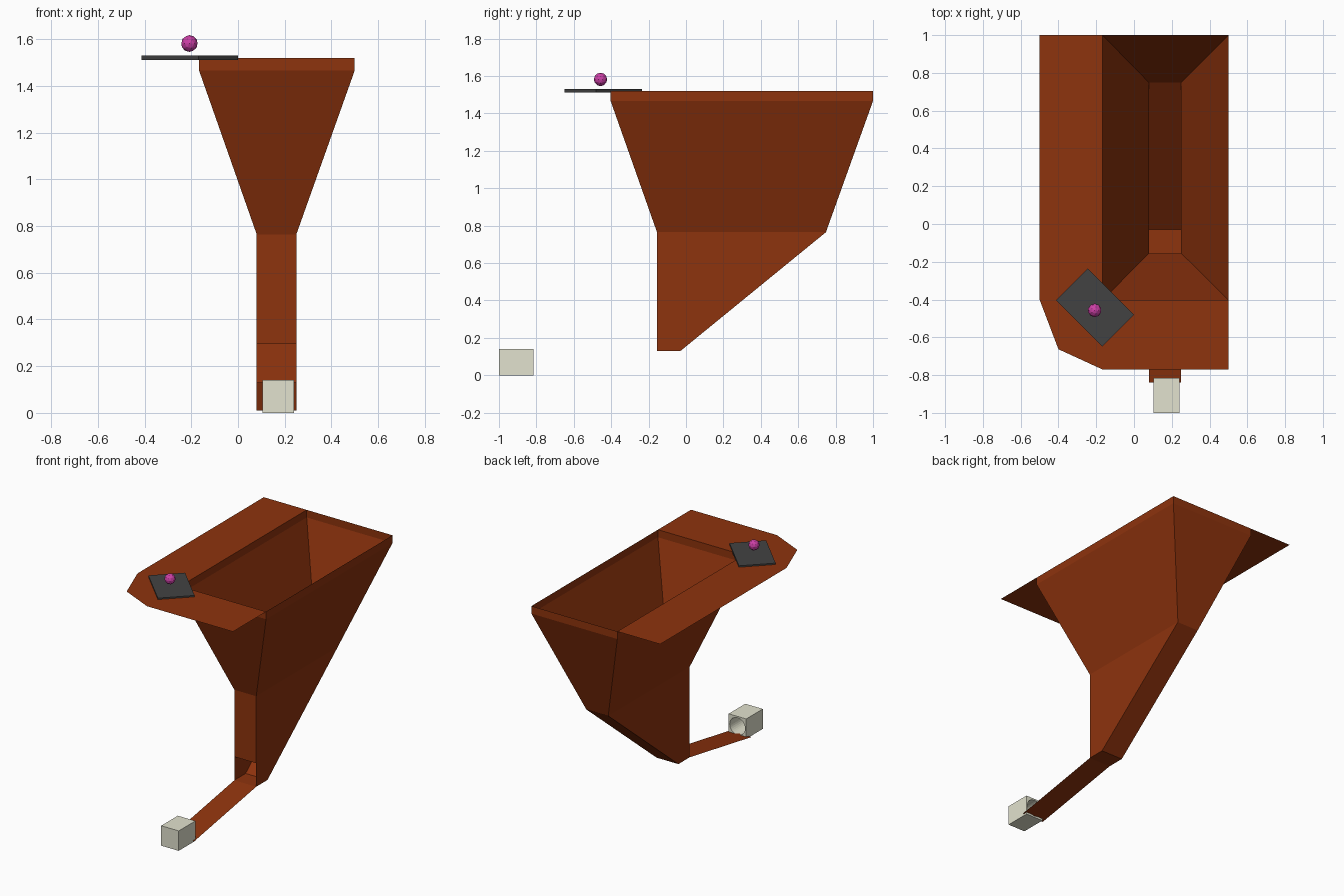
import bpy, bmesh, math

if "Cube" in bpy.data.objects:
    bpy.data.objects.remove(bpy.data.objects["Cube"])


def material(name, rgb):
    m = bpy.data.materials.new(name)
    m.diffuse_color = (*rgb, 1)
    m.use_nodes = True
    m.node_tree.nodes["Principled BSDF"].inputs["Base Color"].default_value = m.diffuse_color
    return m


WOOD = material("rust_brown", (0.27, 0.033, 0.004))
DARK = material("dark_grey", (0.055, 0.055, 0.055))
PINK = material("magenta", (0.6, 0.05, 0.38))
CREAM = material("cream", (0.76, 0.76, 0.62))


def mesh_object(name, verts, faces, mat):
    me = bpy.data.meshes.new(name)
    me.from_pydata(verts, [], faces)
    ob = bpy.data.objects.new(name, me)
    bpy.context.collection.objects.link(ob)
    me.materials.append(mat)
    return ob


def box(name, centre, size, mat, turn=0):
    bpy.ops.mesh.primitive_cube_add(size=1, location=centre, rotation=(0, 0, turn))
    ob = bpy.context.object
    ob.name = name
    ob.scale = size
    ob.data.materials.append(mat)
    return ob


# hopper: thin-walled rings joined by quads, open at the top
def ring(x0, x1, y0, y1, z):
    return [(x0, y0, z), (x1, y0, z), (x1, y1, z), (x0, y1, z)]


XL, XR, XA, XB = -0.167, 0.5, 0.08, 0.25
verts = (ring(XL, XR, -0.403, 1, 1.52) + ring(XL, XR, -0.403, 1, 1.467)
         + ring(XA, XB, -0.155, 0.748, 0.765) + ring(XA, XB, -0.155, -0.03, 0.13))
faces = [(4 * r + 4 + i, 4 * r + 4 + (i + 1) % 4, 4 * r + (i + 1) % 4, 4 * r + i)
         for r in range(3) for i in range(4)]
faces.remove((12, 13, 9, 8))
faces.append((15, 14, 13, 12))
# front wall stops above the outlet opening
verts += [(XA, -0.155, 0.295), (XB, -0.155, 0.295)]
faces.append((16, 17, 9, 8))
mesh_object("hopper", verts, faces, WOOD)

# flat ledge around the left and front of the hopper
ledge = [(-0.5, 1), (-0.5, -0.4), (-0.4, -0.663), (XL, -0.77), (0.5, -0.77),
         (0.5, -0.403), (XL, -0.403), (XL, 1)]
mesh_object("ledge", [(x, y, 1.52) for x, y in ledge],
            [(0, 1, 6, 7), (1, 2, 3, 6), (3, 4, 5, 6)], WOOD)

# exit ramp
mesh_object("exit_ramp", [(XA, -0.155, 0.13), (XA, -0.84, 0.01),
                          (XB, -0.84, 0.01), (XB, -0.155, 0.13)], [(0, 1, 2, 3)], WOOD)

# turned plate and ball on the ledge
box("plate", (-0.207, -0.442, 1.521), (0.347, 0.237, 0.018), DARK, -math.pi / 4)
bpy.ops.mesh.primitive_ico_sphere_add(subdivisions=2, radius=0.036,
                                      location=(-0.208, -0.457, 1.582))
bpy.context.object.name = "ball"
bpy.context.object.data.materials.append(PINK)

# catch block with a round pocket in its back
block = box("catch_block", (0.172, -0.908, 0.07), (0.136, 0.184, 0.14), CREAM)
bpy.ops.mesh.primitive_cylinder_add(vertices=32, radius=0.06, depth=0.2,
                                    location=(0.172, -0.86, 0.07),
                                    rotation=(math.pi / 2, 0, 0))
cutter = bpy.context.object
cutter.name = "pocket_cutter"
cutter.hide_render = True
mod = block.modifiers.new("pocket", "BOOLEAN")
mod.object = cutter
mod.operation = "DIFFERENCE"
mod.solver = "EXACT"
bpy.context.view_layer.objects.active = block
bpy.ops.object.modifier_apply(modifier=mod.name)
bpy.data.objects.remove(cutter)
